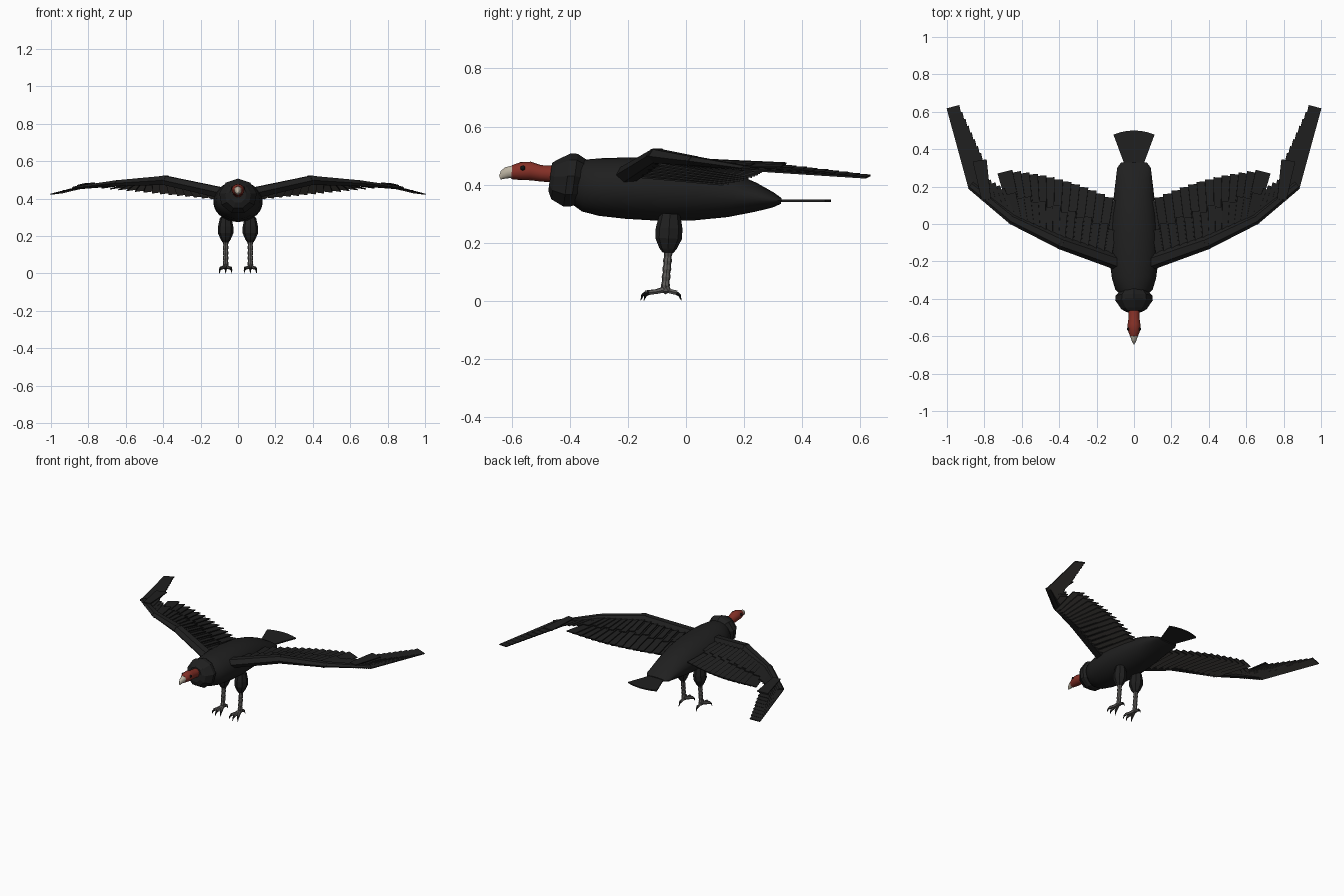
import bpy, bmesh, math
from mathutils import Vector as V, Matrix

if "Cube" in bpy.data.objects:
    bpy.data.objects.remove(bpy.data.objects["Cube"], do_unlink=True)


def material(name, rgb):
    m = bpy.data.materials.new(name)
    m.use_nodes = True
    m.diffuse_color = (*rgb, 1)
    bsdf = m.node_tree.nodes["Principled BSDF"]
    bsdf.inputs["Base Color"].default_value = (*rgb, 1)
    bsdf.inputs["Roughness"].default_value = 0.8
    return m


BLACK = material("black plumage", (0.014, 0.014, 0.014))
GREY = material("grey underwing", (0.1, 0.092, 0.084))
RED = material("bare red skin", (0.24, 0.03, 0.02))
HORN = material("pale horn", (0.5, 0.45, 0.36))
LEG = material("grey leg skin", (0.11, 0.105, 0.1))
DARK = material("dark claw and eye", (0.006, 0.006, 0.006))


def finish(name, bm, mats, smooth=False):
    bmesh.ops.recalc_face_normals(bm, faces=bm.faces)
    if len(mats) > 1:  # second colour goes on downward faces
        for f in bm.faces:
            f.normal_update()
            f.material_index = int(f.normal.z < -0.5)
    me = bpy.data.meshes.new(name)
    bm.to_mesh(me)
    bm.free()
    for m in mats:
        me.materials.append(m)
    ob = bpy.data.objects.new(name, me)
    bpy.context.collection.objects.link(ob)
    if smooth:
        bpy.ops.object.select_all(action='DESELECT')
        ob.select_set(True)
        bpy.context.view_layer.objects.active = ob
        bpy.ops.object.shade_smooth_by_angle(angle=math.radians(40))
    return ob


def loft(bm, rings, sides, turn=0.0):
    """Skin elliptical rings (centre, half width, half height) into a closed tube."""
    d = (V(rings[-1][0]) - V(rings[0][0])).normalized()
    side = d.cross(V((0, 0, 1)))
    side = side.normalized() if side.length > 0.01 else V((1, 0, 0))
    up = side.cross(d)
    loops = []
    for c, a, b in rings:
        angles = [turn + math.tau * i / sides for i in range(sides)]
        loops.append([bm.verts.new(V(c) + side * a * math.cos(t) + up * b * math.sin(t)) for t in angles])
    for p, q in zip(loops, loops[1:]):
        for i in range(sides):
            j = (i + 1) % sides
            bm.faces.new((p[i], p[j], q[j], q[i]))
    bm.faces.new(loops[0])
    bm.faces.new(loops[-1])


def tube(name, rings, sides, mat, smooth=False, turn=0.0):
    bm = bmesh.new()
    loft(bm, rings, sides, turn)
    return finish(name, bm, [mat], smooth)


def spine(rows):
    """Rings along the middle of the bird from y, z, half width, half height."""
    return [((0, y, z), a, b) for y, z, a, b in rows]


def feather(bm, base, tip, w0, w1, roll, s, thick=0.006):
    """Thin tapered slab from base to tip, rolled about its length."""
    d = (tip - base).normalized()
    side = Matrix.Rotation(roll, 3, d) @ d.cross(V((0, 0, 1))).normalized()
    n = side.cross(d) * thick / 2
    quad = [base - side * w0 / 2, base + side * w0 / 2, tip + side * w1 / 2, tip - side * w1 / 2]
    flip = V((s, 1, 1))
    lo, hi = ([bm.verts.new((p + k * n) * flip) for p in quad] for k in (-1, 1))
    bm.faces.new(lo)
    bm.faces.new(hi)
    for i in range(4):
        j = (i + 1) % 4
        bm.faces.new((lo[i], lo[j], hi[j], hi[i]))


def along(points, t):
    """Point at fraction t on a polyline with equal-parameter segments."""
    u = min(max(t, 0), 0.9999) * (len(points) - 1)
    i = int(u)
    return points[i].lerp(points[i + 1], u - i)


# Body, ruff, neck, beak
tube("body", spine([(-0.39, .405, .06, .07), (-0.35, .397, .1, .09), (-0.29, .392, .118, .1),
                    (-0.2, .388, .13, .106), (-0.08, .382, .132, .107), (0.04, .376, .122, .099),
                    (0.15, .366, .108, .078), (0.24, .356, .097, .05), (0.3, .347, .09, .026),
                    (0.328, .344, .07, .01)]), 28, BLACK, True)
tube("neck_ruff", spine([(-0.468, .425, .045, .05), (-0.455, .415, .07, .07), (-0.41, .413, .102, .095),
                         (-0.385, .413, .1, .094), (-0.355, .41, .07, .078)]), 9, BLACK, turn=math.pi / 2)
tube("head_and_neck", spine([(-0.43, .435, .03, .03), (-0.5, .439, .029, .028), (-0.535, .447, .034, .032),
                             (-0.57, .447, .033, .031), (-0.6, .443, .021, .024)]), 16, RED, True)
tube("beak", spine([(-0.592, .443, .022, .024), (-0.615, .441, .016, .02), (-0.632, .434, .009, .015),
                    (-0.641, .424, .003, .007)]), 12, HORN, True)

# Tail fan
bm = bmesh.new()
edge = [(-0.05, 0.28), (-0.055, 0.33)]
edge += [(0.11 * k / 3, 0.5 - 0.022 * (k / 3) ** 2) for k in range(-3, 4)]
edge += [(0.055, 0.33), (0.05, 0.28)]
face = bm.faces.new([bm.verts.new((x, y, 0.341)) for x, y in edge])
out = bmesh.ops.extrude_face_region(bm, geom=[face])
bmesh.ops.translate(bm, verts=[v for v in out["geom"] if isinstance(v, bmesh.types.BMVert)], vec=(0, 0, 0.008))
finish("tail_fan", bm, [BLACK])

SHOULDER, ELBOW = V((0.06, -0.215, 0.425)), V((0.39, -0.1, 0.498))
WRIST, HAND = V((0.65, 0.025, 0.482)), V((0.865, 0.2, 0.458))

for s, label in ((1, "left"), (-1, "right")):
    flip = V((s, 1, 1))

    # Eye
    bm = bmesh.new()
    bmesh.ops.create_uvsphere(bm, u_segments=10, v_segments=6, radius=0.009,
                              matrix=Matrix.Translation((s * 0.029, -0.562, 0.457)))
    finish(label + "_eye", bm, [DARK], True)

    # Wing arm: three tapering bones
    for part, a, b, r0, r1 in (("upper_arm", SHOULDER, ELBOW, (.042, .034), (.036, .028)),
                               ("forearm", ELBOW, WRIST, (.036, .028), (.028, .018)),
                               ("hand", WRIST, HAND, (.028, .018), (.022, .009))):
        over = (b - a).normalized() * 0.012
        tube(label + "_" + part, [((a - over) * flip, *r0), ((b + over) * flip, *r1)], 6, BLACK)

    # Secondary feathers and the covert layer above them
    flight, covert = bmesh.new(), bmesh.new()
    count = 14
    for i in range(count):
        t = i / (count - 1)
        base = along([SHOULDER, ELBOW, WRIST], 0.13 + 0.82 * t) - V((0, 0, 0.012))
        tip = V((0.105 + 0.585 * t, 0.125 + 0.155 * t + 0.03 * math.sin(math.pi * t), 0.405 + 0.057 * t))
        feather(flight, base, tip, 0.06, 0.082, 0.14, s)
        up = V((0, 0, 0.014))
        feather(covert, base + up, base.lerp(tip, 0.5 + 0.06 * (i % 2)) + up * 0.8, 0.05, 0.06, 0.14, s)
    finish(label + "_secondary_feathers", flight, [BLACK, GREY])
    finish(label + "_covert_feathers", covert, [BLACK])

    # Hand coverts and long primary feathers
    bm = bmesh.new()
    for i in range(4):
        t = i / 3
        base = WRIST.lerp(HAND, 0.05 + 0.5 * t)
        feather(bm, base, V((0.72 + 0.075 * t, 0.18 + 0.05 * t, 0.468)), 0.06, 0.06, 0.12, s)
    count = 9
    for i in range(count):
        t = i / (count - 1)
        base = WRIST.lerp(HAND, 0.6 + 0.38 * t) - V((0, 0, 0.004))
        tip = V((0.835 + 0.133 * t, 0.335 + 0.292 * t, 0.464 - 0.036 * t))
        feather(bm, base, tip, 0.05, 0.07, 0.12, s)
    finish(label + "_primary_feathers", bm, [BLACK, GREY])
    bm = bmesh.new()
    feather(bm, V((0.79, 0.13, 0.482)), V((0.825, 0.34, 0.472)), 0.05, 0.075, 0.05, s)
    finish(label + "_hand_covert", bm, [BLACK])

    # Thigh and scaly shank
    x = s * 0.066
    tube(label + "_thigh", [((x, -0.055, .3), .03, .035), ((x, -0.058, .25), .041, .046),
                            ((x, -0.06, .215), .041, .046), ((x, -0.062, .18), .026, .03),
                            ((x, -0.062, .165), .016, .018)], 8, BLACK)
    rings = []
    for i in range(11):
        t = i / 10
        r = 0.0155 if i % 2 else 0.0125
        rings.append(((x, -0.06 - 0.012 * t, 0.18 - 0.14 * t), r, r))
    tube(label + "_shank", rings, 8, LEG)

    # Foot: three front toes, one back toe, each with a claw
    toes, claws = bmesh.new(), bmesh.new()
    ankle = V((x, -0.07, 0.04))
    bmesh.ops.create_icosphere(toes, subdivisions=1, radius=0.018, matrix=Matrix.Translation(ankle))
    for angle, length in ((-24, 0.066), (0, 0.07), (24, 0.066), (180, 0.038)):
        a = math.radians(angle)
        d = V((math.sin(a), -math.cos(a), 0))
        mid = ankle + d * length * 0.5 + V((0, 0, -0.008))
        end = ankle + d * length + V((0, 0, -0.012))
        loft(toes, [(ankle, .012, .012), (mid, .009, .009), (end, .009, .009)], 6)
        loft(claws, [(end - d * 0.004, .008, .008), (end + d * 0.01 - V((0, 0, 0.009)), .005, .005),
                     (end + d * 0.016 - V((0, 0, 0.027)), .001, .001)], 5)
    finish(label + "_toes", toes, [LEG])
    finish(label + "_claws", claws, [DARK])
